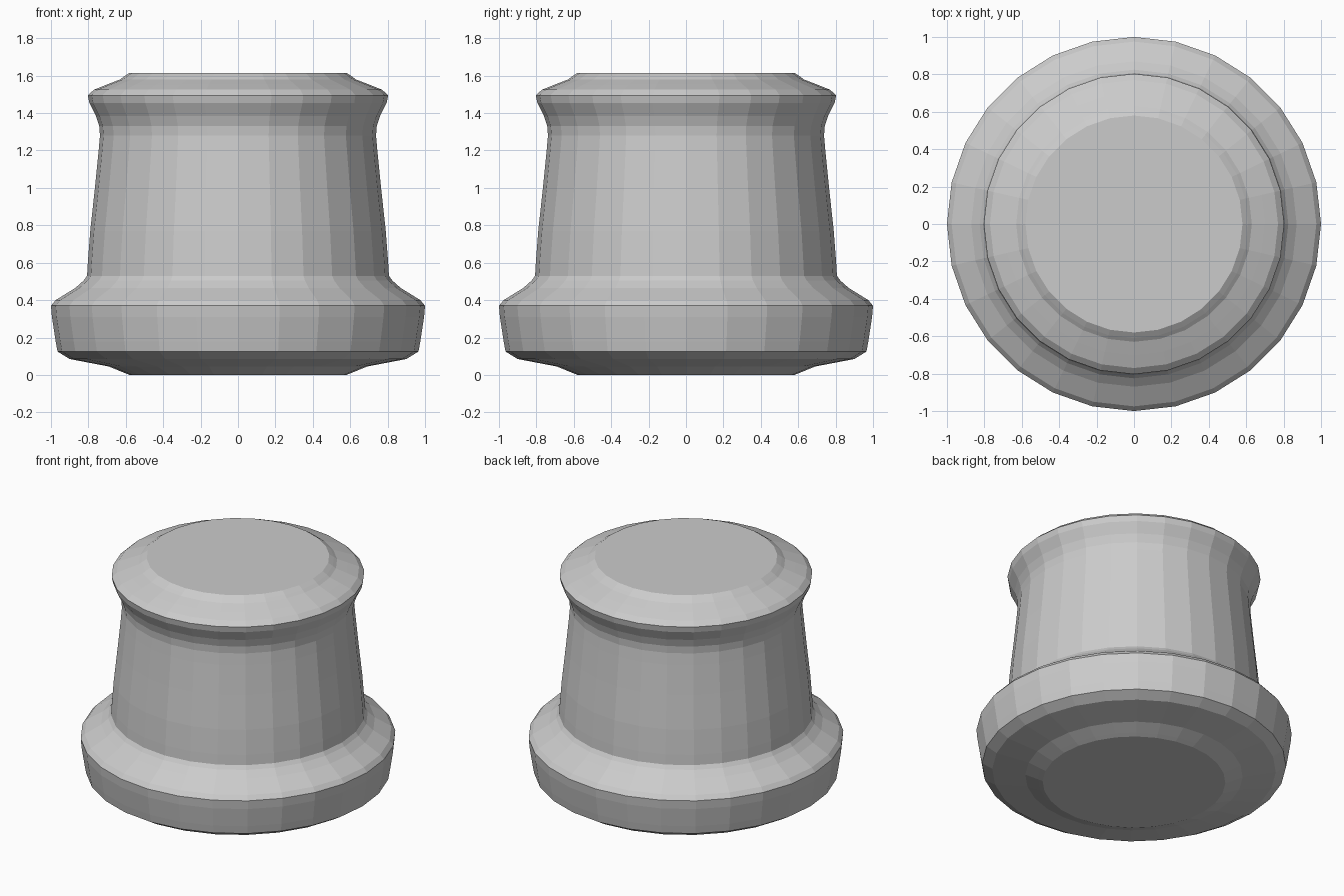
import bpy, math

if "Cube" in bpy.data.objects:
    bpy.data.objects.remove(bpy.data.objects["Cube"])

SIDES = 28

# Turned profile from bottom to top: (radius, height)
PROFILE = [
    (0.58, 0.0), (0.61, 0.012), (0.69, 0.045), (0.90, 0.085), (0.965, 0.125),   # underside
    (0.975, 0.18), (0.995, 0.31), (1.0, 0.37),                                  # base band
    (0.975, 0.40), (0.87, 0.465), (0.825, 0.505), (0.807, 0.53),                # base shoulder
    (0.803, 0.60), (0.79, 0.77), (0.765, 1.0), (0.745, 1.2), (0.738, 1.28),     # tapered body
    (0.742, 1.33), (0.76, 1.385), (0.795, 1.455), (0.803, 1.495),               # flared lip
    (0.77, 1.525), (0.70, 1.553), (0.63, 1.58), (0.61, 1.595), (0.58, 1.615),   # cap bevel
]


def lathe(name, profile, sides):
    """Revolve a profile around z and close both ends with flat discs."""
    verts = [(r * math.cos(math.tau * i / sides), r * math.sin(math.tau * i / sides), z)
             for r, z in profile for i in range(sides)]
    faces = [(k * sides + i, k * sides + (i + 1) % sides,
              (k + 1) * sides + (i + 1) % sides, (k + 1) * sides + i)
             for k in range(len(profile) - 1) for i in range(sides)]
    faces.append(tuple(reversed(range(sides))))
    last = (len(profile) - 1) * sides
    faces.append(tuple(range(last, last + sides)))
    mesh = bpy.data.meshes.new(name)
    mesh.from_pydata(verts, [], faces)
    mesh.update()
    obj = bpy.data.objects.new(name, mesh)
    bpy.context.collection.objects.link(obj)
    return obj


# Flat-faceted knob in one grey
grey = bpy.data.materials.new("light_grey")
grey.diffuse_color = (0.6, 0.6, 0.6, 1.0)
grey.use_nodes = True
grey.node_tree.nodes["Principled BSDF"].inputs["Base Color"].default_value = grey.diffuse_color
knob = lathe("knob", PROFILE, SIDES)
knob.data.materials.append(grey)
